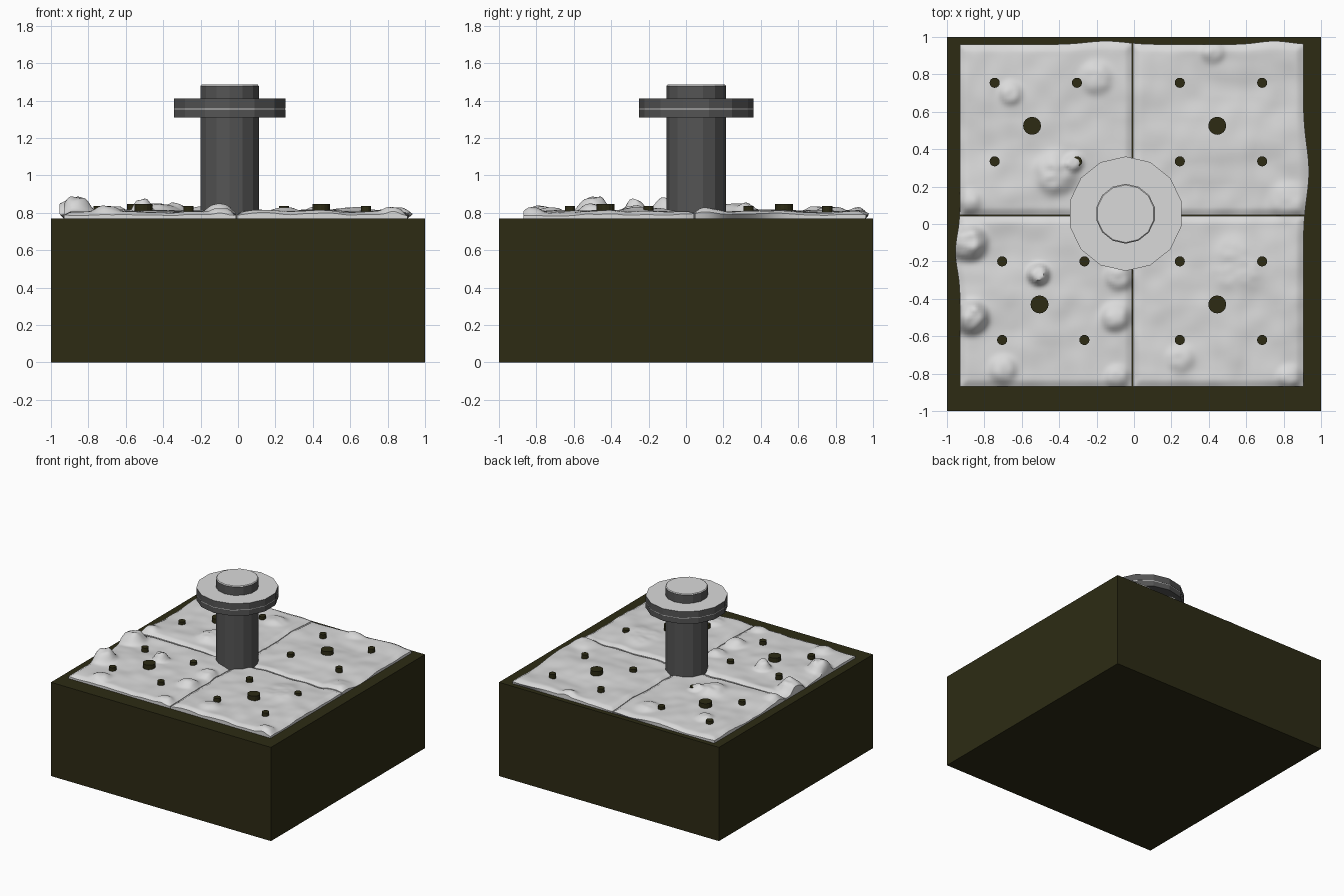
import bpy, bmesh, math
from mathutils import Vector, noise

if "Cube" in bpy.data.objects:
    bpy.data.objects.remove(bpy.data.objects["Cube"])


def material(name, rgb):
    m = bpy.data.materials.new(name)
    m.diffuse_color = (*rgb, 1)
    m.use_nodes = True
    m.node_tree.nodes["Principled BSDF"].inputs["Base Color"].default_value = m.diffuse_color
    return m


OLIVE = material("dark olive", (0.026, 0.024, 0.007))
LIGHT = material("light grey", (0.70, 0.70, 0.70))
DARK = material("dark grey", (0.09, 0.09, 0.09))


def finish(bm, name, mats):
    bmesh.ops.recalc_face_normals(bm, faces=bm.faces)
    me = bpy.data.meshes.new(name)
    bm.to_mesh(me)
    bm.free()
    ob = bpy.data.objects.new(name, me)
    for m in mats:
        me.materials.append(m)
    bpy.context.collection.objects.link(ob)
    return ob


def prism(name, x, y, r, z0, z1, sides, mats, bevel=0.0):
    """Vertical prism with a corner on +y; a second material goes on the top."""
    bm = bmesh.new()
    rings = [(r, z0), (r, z1 - bevel)] + ([(r - bevel, z1)] if bevel else [])
    loops = []
    for rad, z in rings:
        loops.append([bm.verts.new((x + rad * math.sin(2 * math.pi * i / sides),
                                    y + rad * math.cos(2 * math.pi * i / sides), z))
                      for i in range(sides)])
    for a, b in zip(loops, loops[1:]):
        for i in range(sides):
            j = (i + 1) % sides
            bm.faces.new((a[i], a[j], b[j], b[i]))
    bm.faces.new(loops[0])
    bm.faces.new(loops[-1])
    bm.normal_update()
    bmesh.ops.recalc_face_normals(bm, faces=bm.faces)
    for f in bm.faces:
        f.material_index = len(mats) - 1 if f.normal.z > 0.5 else 0
    return finish(bm, name, mats)


# Base block
bm = bmesh.new()
bmesh.ops.create_cube(bm, size=1)
for v in bm.verts:
    v.co = Vector((v.co.x * 2, v.co.y * 2, (v.co.z + 0.5) * 0.77))
finish(bm, "base_block", [OLIVE])

# Pegs: one big and four small in each quarter
pegs = []
for cx, cy in [(-0.545, 0.525), (0.445, 0.525), (-0.505, -0.43), (0.445, -0.43)]:
    pegs.append((cx, cy, 0.048, 0.847))
    for dx in (-0.2, 0.24):
        for dy in (0.23, -0.19):
            pegs.append((cx + dx, cy + dy, 0.027, 0.835))
for n, (x, y, r, z) in enumerate(pegs):
    prism(f"peg_{n + 1}", x, y, r, 0.76, z, 16, [OLIVE])

# Rocky ground: x, y, radius, height of the larger lumps
LUMPS = [(-0.88, -0.10, 0.075, 0.075), (-0.87, -0.50, 0.07, 0.075),
         (-0.51, -0.27, 0.045, 0.065), (-0.42, 0.27, 0.09, 0.045),
         (-0.32, 0.33, 0.04, 0.03), (-0.10, -0.50, 0.06, 0.035),
         (-0.08, -0.28, 0.06, 0.03), (-0.70, -0.78, 0.06, 0.025),
         (-0.66, 0.70, 0.05, 0.025), (-0.20, 0.78, 0.07, 0.025),
         (0.42, 0.92, 0.05, 0.02), (0.25, -0.72, 0.06, 0.018),
         (0.55, -0.22, 0.12, 0.018), (0.82, 0.12, 0.08, 0.018),
         (-0.09, -0.82, 0.05, 0.022), (0.83, -0.82, 0.05, 0.022),
         (-0.88, 0.12, 0.05, 0.022)]
X0, XM, X1 = -0.93, -0.008, 0.905
Y0, YM, Y1 = -0.87, 0.045, 0.96


def bell(t, mid, width):
    return math.exp(-((t - mid) / width) ** 2)


def ground_height(x, y, edge):
    p = Vector((x, y, 0.3))
    h = 0.807 + 0.016 * noise.noise(p * 3.5) + 0.007 * noise.noise(p * 9)
    for lx, ly, r, a in LUMPS:
        d2 = ((x - lx) ** 2 + (y - ly) ** 2) / (r * r)
        h += a * math.exp(-d2 * d2 * 0.6) * (1 + 0.25 * noise.noise(p * 22))
    for px, py, r, z in pegs:
        if (px, py) == (-0.545 + 0.24, 0.525 - 0.19):
            continue  # this peg is buried
        d = max(0, math.hypot(x - px, y - py) - r)
        h = min(h, z - 0.014 + 0.9 * d)
    return h - 0.016 * math.exp(-(edge / 0.02) ** 2)


def ground_tile(name, xa, xb, ya, yb, n=64):
    bm = bmesh.new()
    bmesh.ops.create_grid(bm, x_segments=n, y_segments=n, size=0.5)
    for v in bm.verts:
        x = xa + (xb - xa) * (v.co.x + 0.5)
        y = ya + (yb - ya) * (v.co.y + 0.5)
        z = ground_height(x, y, min(x - xa, xb - x, y - ya, yb - y))
        # bulging outer edges
        x -= 0.025 * bell(x, X0, 0.05) * bell(y, -0.15, 0.13)
        x += 0.03 * bell(x, X1, 0.05) * bell(y, 0.28, 0.2)
        y += 0.018 * bell(y, Y1, 0.05) * (bell(x, -0.15, 0.15) + bell(x, 0.75, 0.12))
        v.co = Vector((x, y, z))
    rim = [e for e in bm.edges if e.is_boundary]
    out = bmesh.ops.extrude_edge_only(bm, edges=rim)
    for v in out["geom"]:
        if isinstance(v, bmesh.types.BMVert):
            v.co = Vector((min(max(v.co.x, xa), xb), min(max(v.co.y, ya), yb), 0.768))
    for f in bm.faces:
        f.smooth = True
    ob = finish(bm, name, [LIGHT])
    bpy.ops.object.select_all(action='DESELECT')
    bpy.context.view_layer.objects.active = ob
    ob.select_set(True)
    bpy.ops.object.shade_smooth_by_angle(angle=math.radians(40))


G = 0.003
ground_tile("ground_front_left", X0, XM - G, Y0, YM - G)
ground_tile("ground_front_right", XM + G, X1, Y0, YM - G)
ground_tile("ground_back_left", X0, XM - G, YM + G, Y1)
ground_tile("ground_back_right", XM + G, X1, YM + G, Y1)

# Central post with a double collar, dark sides and light tops
CX, CY = -0.045, 0.055
prism("post", CX, CY, 0.16, 0.77, 1.485, 14, [DARK, LIGHT], 0.006)
prism("collar_lower", CX, CY, 0.306, 1.31, 1.353, 14, [DARK, LIGHT])
prism("collar_seam", CX, CY, 0.305, 1.353, 1.358, 14, [LIGHT])
prism("collar_upper", CX, CY, 0.306, 1.358, 1.41, 14, [DARK, LIGHT])
